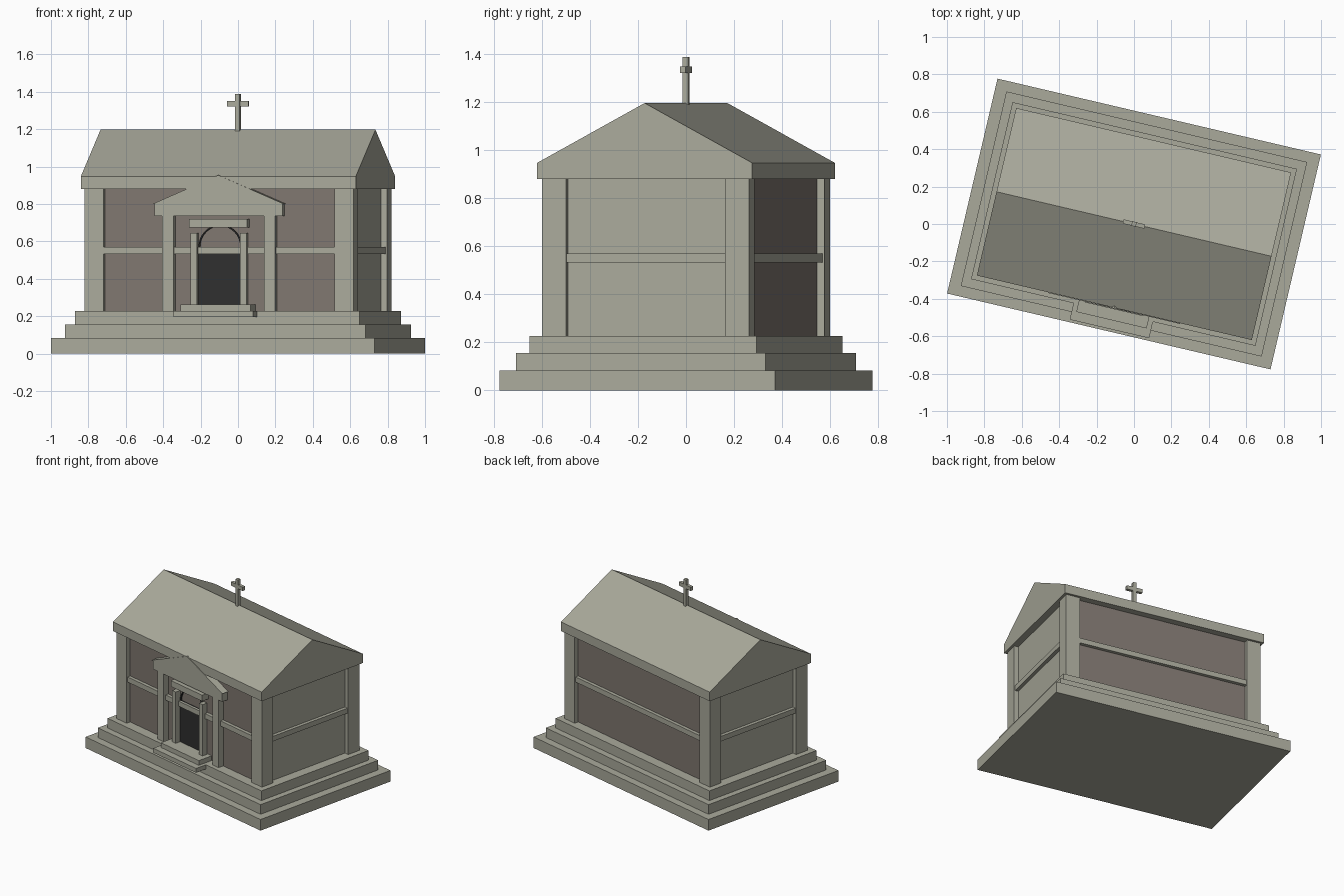
import bpy, math
from mathutils import Matrix

if "Cube" in bpy.data.objects:
    bpy.data.objects.remove(bpy.data.objects["Cube"])

ROT = Matrix.Rotation(math.radians(-13.2), 4, 'Z')


def mat(name, rgb):
    m = bpy.data.materials.new(name)
    m.diffuse_color = (*rgb, 1)
    m.use_nodes = True
    m.node_tree.nodes["Principled BSDF"].inputs["Base Color"].default_value = m.diffuse_color
    return m


STONE = mat("pale_stone", (0.40, 0.40, 0.33))
BROWN = mat("brown_wall", (0.215, 0.185, 0.162))
DARK = mat("dark_door", (0.028, 0.028, 0.028))


def mesh(name, verts, faces, m):
    me = bpy.data.meshes.new(name)
    me.from_pydata(verts, [], faces)
    me.materials.append(m)
    ob = bpy.data.objects.new(name, me)
    bpy.context.collection.objects.link(ob)
    ob.matrix_world = ROT
    return ob


def prism(name, pts, axis, a, b, m):
    """Extrude a profile of (u, z) points along local x or y from a to b."""
    n = len(pts)
    verts = [((t, u, z) if axis == 'x' else (u, t, z)) for t in (a, b) for u, z in pts]
    faces = [tuple(range(n)), tuple(range(2 * n - 1, n - 1, -1))]
    faces += [(i, i + n, (i + 1) % n + n, (i + 1) % n) for i in range(n)]
    if axis == 'x':
        faces = [f[::-1] for f in faces]
    return mesh(name, verts, faces, m)


def box(name, x0, x1, y0, y1, z0, z1, m=STONE):
    return prism(name, [(x0, z0), (x1, z0), (x1, z1), (x0, z1)], 'y', y0, y1, m)


def slab(name, hx, hy, z0, z1, m=STONE):
    return box(name, -hx, hx, -hy, hy, z0, z1, m)


# stepped base
for i, (hx, hy, z0, z1) in enumerate([(0.888, 0.59, 0, 0.083), (0.826, 0.534, 0.083, 0.155),
                                      (0.781, 0.486, 0.155, 0.227)]):
    slab(f"base_step_{i}", hx, hy, z0, z1)

# walls: brown on the long sides, stone on the ends
walls = slab("walls", 0.706, 0.411, 0.227, 0.89, STONE)
walls.data.materials.append(BROWN)
for p in walls.data.polygons:
    p.material_index = 1 if abs(p.normal.y) > 0.5 else 0
slab("wall_band", 0.731, 0.436, 0.533, 0.571)

# corner pillars
for sx in (-1, 1):
    for sy in (-1, 1):
        xs, ys = sorted((sx * 0.738, sx * 0.635)), sorted((sy * 0.443, sy * 0.34))
        box("corner_pillar", *xs, *ys, 0.227, 0.88)

# gabled roof
prism("roof", [(-0.46, 0.88), (0.46, 0.88), (0.46, 0.948), (0, 1.197), (-0.46, 0.948)],
      'x', -0.755, 0.755, STONE)

# roof cross
slab("cross_upright", 0.0125, 0.0125, 1.19, 1.388)
slab("cross_arm", 0.059, 0.0115, 1.322, 1.35)

# portico: columns, entablature and pediment
for s in (-1, 1):
    box("portico_column", *sorted((s * 0.248, s * 0.31)), -0.454, -0.40, 0.227, 0.737)
    box("door_column", *sorted((s * 0.118, s * 0.154)), -0.46, -0.418, 0.262, 0.645)
box("portico_entablature", -0.352, 0.352, -0.458, -0.405, 0.735, 0.80)
prism("portico_pediment", [(-0.361, 0.80), (0.361, 0.80), (0, 0.954)], 'y', -0.464, -0.405, STONE)
box("door_lintel", -0.159, 0.159, -0.468, -0.41, 0.675, 0.72)

# door and arch rim
box("door", -0.118, 0.118, -0.42, -0.405, 0.255, 0.571, DARK)
ang = [math.pi * i / 16 for i in range(17)]
rim = [(0.118 * math.cos(a), 0.571 + 0.118 * math.sin(a)) for a in ang]
rim += [(0.111 * math.cos(a), 0.571 + 0.111 * math.sin(a)) for a in reversed(ang)]
prism("door_arch", rim, 'y', -0.422, -0.405, DARK)

# door steps
box("door_step_lower", -0.218, 0.218, -0.576, -0.42, 0.195, 0.227)
box("door_step_upper", -0.193, 0.193, -0.528, -0.405, 0.227, 0.262)
